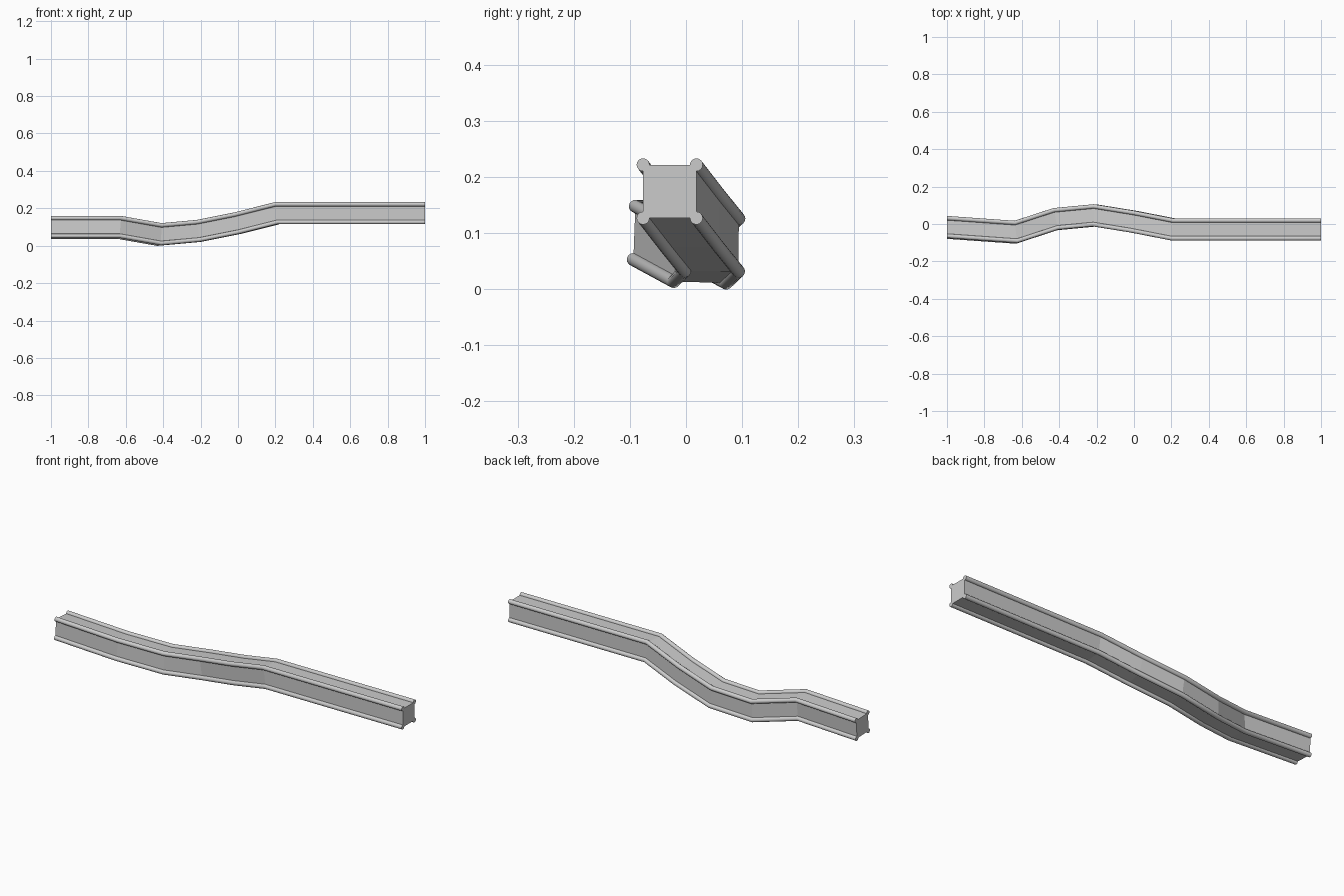
import bpy, bmesh
from math import cos, sin, pi, radians
from mathutils import Vector

cube = bpy.data.objects.get("Cube")
if cube:
    bpy.data.objects.remove(cube, do_unlink=True)

# Single grey metal
grey = bpy.data.materials.new("light grey")
grey.use_nodes = True
colour = (0.6, 0.6, 0.6, 1)
grey.diffuse_color = colour
grey.node_tree.nodes["Principled BSDF"].inputs["Base Color"].default_value = colour

# Centre line of the bent beam, from its left end to its right end
PATH = [Vector(p) for p in (
    (1, -0.029, 0.174), (0.21, -0.029, 0.174), (0, 0.012, 0.121),
    (-0.21, 0.046, 0.079), (-0.42, 0.026, 0.06),
    (-0.635, -0.044, 0.098), (-1, -0.018, 0.098))]
HALF = 0.0475
ROD = 0.0115


def sweep(name, section, smooth=False):
    """Sweep a (y, z) section along the path with mitred bends and flat ends."""
    bm = bmesh.new()
    ring = [PATH[0] + Vector((0, y, z)) for y, z in section]
    rings = [[bm.verts.new(p) for p in ring]]
    dirs = [(b - a).normalized() for a, b in zip(PATH, PATH[1:])]
    for i, d in enumerate(dirs):
        end = PATH[i + 1]
        normal = d + dirs[i + 1] if i + 1 < len(dirs) else Vector((-1, 0, 0))
        ring = [p + d * ((end - p).dot(normal) / d.dot(normal)) for p in ring]
        rings.append([bm.verts.new(p) for p in ring])
    n = len(section)
    for a, b in zip(rings, rings[1:]):
        for k in range(n):
            j = (k + 1) % n
            bm.faces.new((a[k], a[j], b[j], b[k]))
    bm.faces.new(rings[0])
    bm.faces.new(rings[-1])
    bmesh.ops.recalc_face_normals(bm, faces=bm.faces)
    mesh = bpy.data.meshes.new(name)
    bm.to_mesh(mesh)
    bm.free()
    mesh.materials.append(grey)
    obj = bpy.data.objects.new(name, mesh)
    bpy.context.collection.objects.link(obj)
    if smooth:
        bpy.ops.object.select_all(action='DESELECT')
        obj.select_set(True)
        bpy.context.view_layer.objects.active = obj
        bpy.ops.object.shade_smooth_by_angle(angle=radians(30))
    return obj


# Square core
sweep("beam_core", [(-HALF, -HALF), (HALF, -HALF), (HALF, HALF), (-HALF, HALF)])

# Round rods along the four edges
SIDES = 16
for y_name, sy in (("front", -1), ("back", 1)):
    for z_name, sz in (("lower", -1), ("upper", 1)):
        circle = [(sy * HALF + ROD * cos(2 * pi * k / SIDES),
                   sz * HALF + ROD * sin(2 * pi * k / SIDES)) for k in range(SIDES)]
        sweep(f"{z_name}_{y_name}_rod", circle, smooth=True)
